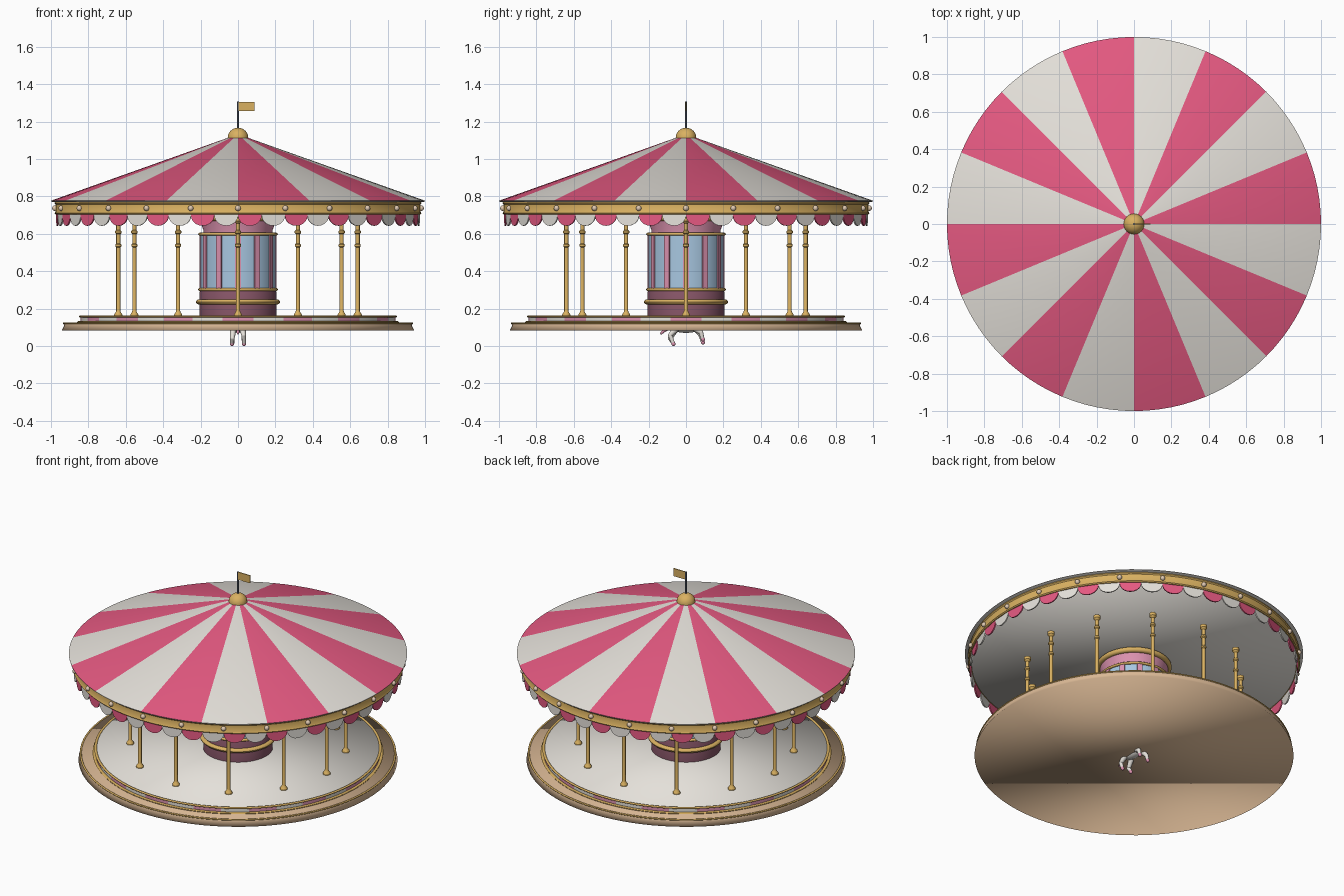
import bpy, bmesh
from math import sin, cos, pi, tau, radians
from mathutils import Vector

cube = bpy.data.objects.get("Cube")
if cube:
    bpy.data.objects.remove(cube, do_unlink=True)


def material(name, *rgb):
    m = bpy.data.materials.new(name)
    m.use_nodes = True
    m.diffuse_color = (*rgb, 1)
    m.node_tree.nodes["Principled BSDF"].inputs["Base Color"].default_value = (*rgb, 1)
    return m


WHITE = material("canvas white", .78, .75, .70)
PINK = material("canvas pink", .78, .10, .22)
GOLD = material("gold", .70, .44, .12)
TAN = material("pale wood", .70, .48, .30)
BLUE = material("panel blue", .39, .57, .75)
ROSE = material("light rose", .72, .29, .43)
MAUVE = material("base mauve", .24, .09, .135)
STEEL = material("steel", .13, .16, .22)
CREAM = material("bulb cream", .74, .58, .44)
made = []


def finish(name, bm, mats):
    bmesh.ops.recalc_face_normals(bm, faces=bm.faces)
    me = bpy.data.meshes.new(name)
    bm.to_mesh(me)
    bm.free()
    for m in mats:
        me.materials.append(m)
    ob = bpy.data.objects.new(name, me)
    bpy.context.collection.objects.link(ob)
    made.append(ob)
    return ob


def lathe(name, profile, mats, segs=96, pick=None):
    """Turn an (r, z) profile around z; pick(turn, row) chooses the colour.
    Open ends are capped, a profile that returns to its start makes a hoop."""
    bm = bmesh.new()
    rings = [[bm.verts.new((r * cos(tau * i / segs), r * sin(tau * i / segs), z))
              for i in range(segs)] for r, z in profile]
    for row, (a, b) in enumerate(zip(rings, rings[1:])):
        for i in range(segs):
            j = (i + 1) % segs
            f = bm.faces.new((a[i], a[j], b[j], b[i]))
            if pick:
                f.material_index = pick((i + .5) / segs, row)
    if profile[0] != profile[-1]:
        for loop, (r, z) in ((rings[0], profile[0]), (rings[-1], profile[-1])):
            if r > 0:
                bm.faces.new(loop)
    bmesh.ops.remove_doubles(bm, verts=bm.verts, dist=1e-5)
    return finish(name, bm, mats)


def hoop(name, radius, z, thick, height, mat, segs=96):
    pts = [(radius + thick * cos(t * tau / 14), z + height * sin(t * tau / 14)) for t in range(14)]
    return lathe(name, pts + pts[:1], [mat], segs)


def box(name, size, loc, mat):
    bm = bmesh.new()
    bmesh.ops.create_cube(bm, size=1)
    bmesh.ops.scale(bm, vec=size, verts=bm.verts)
    ob = finish(name, bm, [mat])
    ob.location = loc
    return ob


def ball(name, loc, size, mat):
    bm = bmesh.new()
    bmesh.ops.create_uvsphere(bm, u_segments=16, v_segments=10, radius=1)
    bmesh.ops.scale(bm, vec=size, verts=bm.verts)
    ob = finish(name, bm, [mat])
    ob.location = loc
    return ob


def limb(name, points, radii, mat):
    """Chain of tapered tube pieces with round joints."""
    bm = bmesh.new()
    pts = [Vector(p) for p in points]
    for p, q, r, s in zip(pts, pts[1:], radii, radii[1:]):
        d = q - p
        geo = bmesh.ops.create_cone(bm, segments=16, radius1=r, radius2=s, depth=d.length)
        bmesh.ops.transform(bm, verts=geo["verts"],
                            matrix=d.to_track_quat('Z', 'Y').to_matrix().to_4x4())
        bmesh.ops.translate(bm, vec=(p + q) / 2, verts=geo["verts"])
    for p, r in zip(pts, radii):
        geo = bmesh.ops.create_uvsphere(bm, u_segments=16, v_segments=10, radius=r)
        bmesh.ops.translate(bm, vec=p, verts=geo["verts"])
    return finish(name, bm, [mat])


def repeat(ob, count, radius, z):
    """Copies of one object spaced evenly around the axis."""
    for i in range(count):
        c = ob if i == 0 else ob.copy()
        if i:
            bpy.context.collection.objects.link(c)
            made.append(c)
        a = tau * i / count
        c.location = (radius * cos(a), radius * sin(a), z)
        c.rotation_euler.z = a


# Platform: ledge, step of painted panels, raised floor, gold trims
ledge = lathe("platform_ledge", [(.943, .082), (.93, .108), (.934, .124)], [TAN])
lathe("painted_step", [(.842, .12), (.842, .155)], [WHITE, ROSE], 128,
      lambda t, row: 1 - int(t * 32 + .5) % 2)
floor = lathe("platform_floor", [(.838, .15), (.838, .159)], [WHITE])
hoop("floor_trim", .842, .158, .008, .006, GOLD)
hoop("step_trim", .85, .128, .01, .006, GOLD)
hoop("ledge_trim", .93, .122, .006, .005, GOLD)

# Centre column
lathe("column_base", [(.205, .155), (.205, .29), (.2, .3)], [MAUVE], 64)
hoop("column_rail", .207, .236, .018, .014, GOLD, 64)
hoop("panel_trim_low", .203, .302, .01, .008, GOLD, 64)
lathe("column_panels", [(.2, .3), (.2, .6)], [BLUE], 64)
hoop("panel_trim_high", .203, .598, .01, .008, GOLD, 64)
lathe("column_cornice", [(.185, .59), (.185, .62), (.2, .66), (.205, .7)], [ROSE], 64)
hoop("cornice_trim", .205, .686, .018, .017, GOLD, 64)
repeat(box("pilaster", (.014, .032, .29), (0, 0, 0), ROSE), 12, .2, .45)

# Ring of twelve turned poles
pole = lathe("pole", [(.022, 0), (.022, .01), (.013, .024), (.011, .03), (.011, .37), (.016, .375),
                      (.016, .385), (.011, .39), (.011, .44), (.017, .446), (.017, .456), (.011, .462),
                      (.011, .498), (.021, .51), (.021, .528)], [GOLD], 16)
repeat(pole, 12, .64, .158)

# Striped roof and plain ceiling
lathe("roof", [(0, .771), (.995, .771), (1, .774), (1, .777), (.03, 1.122), (0, 1.122)], [WHITE, PINK], 96,
      lambda t, row: int(row == 3 and int(t * 16) % 2 == 0))
ceiling = lathe("ceiling", [(.968, .72), (.968, .706)], [WHITE])

# Gold fascia with bulbs
lathe("fascia", [(.96, .704), (.976, .704), (.981, .71), (.976, .718), (.976, .757), (.981, .764),
                 (.978, .772), (.96, .772), (.96, .704)], [GOLD])
repeat(ball("bulb", (0, 0, 0), (.015, .015, .015), CREAM), 24, .979, .737)

# Scalloped valance
bm = bmesh.new()
half = pi / 48
for k in range(48):
    mid = (2 * k + 1) * half
    outline = [(-1, .71), (-1, .698)] + [(-cos(t * pi / 10), .698 - .055 * sin(t * pi / 10)) for t in range(1, 10)]
    outline += [(1, .698), (1, .71)]
    sheets = []
    for r in (.972, .964):
        sheets.append([bm.verts.new((r * cos(mid + half * u), r * sin(mid + half * u), z)) for u, z in outline])
    n = len(outline)
    faces = [bm.faces.new(s) for s in sheets]
    faces += [bm.faces.new((sheets[0][i], sheets[0][(i + 1) % n], sheets[1][(i + 1) % n], sheets[1][i]))
              for i in range(n)]
    for f in faces:
        f.material_index = k % 2
finish("valance", bm, [PINK, WHITE])

# Finial, mast and flag
lathe("finial", [(.055, 1.108)] + [(.055 * cos(t * pi / 16), 1.114 + .053 * sin(t * pi / 16)) for t in range(9)],
      [GOLD], 32)
lathe("mast", [(.005, 1.16), (.005, 1.307)], [STEEL], 12)
box("flag", (.085, .006, .05), (.046, 0, 1.281), GOLD)

# Small horse set into the middle of the platform
ball("horse_body", (0, 0, .104), (.036, .085, .034), WHITE)
limb("horse_neck", [(0, .06, .11), (0, .1, .14), (0, .125, .135)], [.022, .016, .011], WHITE)
limb("horse_tail", [(0, -.08, .1), (0, -.115, .085), (0, -.132, .068)], [.008, .01, .006], ROSE)
for s in (-1, 1):
    lift = .008 * s
    hind = [(s * .025, -.055, .09), (s * .03, -.085, .05 + lift), (s * .032, -.07, .018)]
    fore = [(s * .025, .055, .09), (s * .03, .08, .065 + lift), (s * .03, .088, .034 + lift)]
    for name, leg in (("hind", hind), ("front", fore)):
        limb(name + "_leg", leg, [.017, .012, .01], WHITE)
        x, y, z = leg[-1]
        limb(name + "_hoof", [(x, y, z), (x, y + .003, z - .007)], [.01, .011], ROSE)

# Smooth shading: sharp edges kept, except on the softly shaded large discs
soft = (ledge, floor, ceiling)
for ob in bpy.context.selected_objects:
    ob.select_set(False)
for ob in made:
    ob.select_set(ob not in soft)
bpy.context.view_layer.objects.active = pole
bpy.ops.object.shade_smooth_by_angle(angle=radians(32))
for ob in soft:
    ob.data.shade_smooth()
